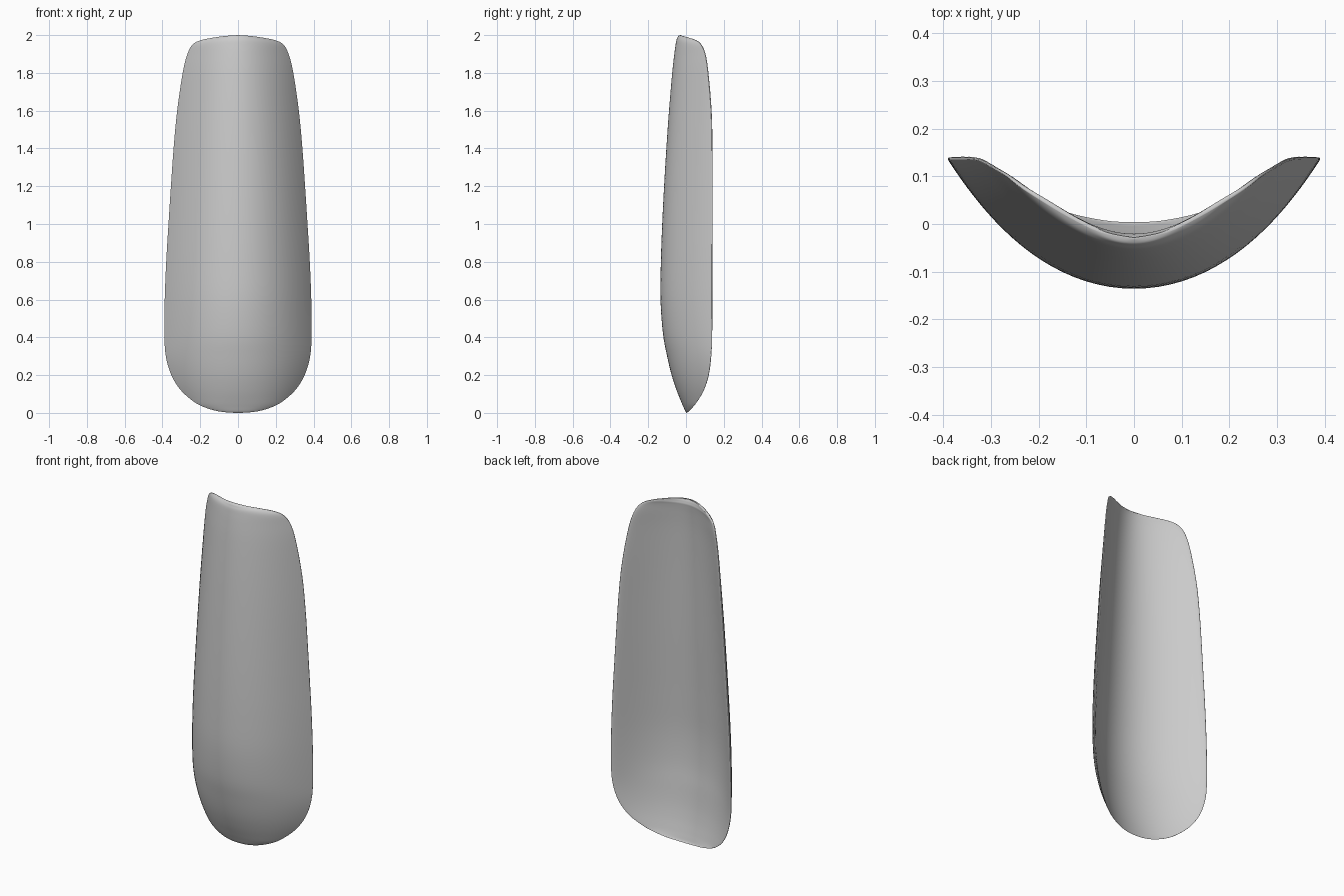
import bpy
import bmesh
from math import sin, pi, sqrt

cube = bpy.data.objects.get("Cube")
if cube:
    bpy.data.objects.remove(cube, do_unlink=True)

# Sections from bottom to top: height, half width, centre depth, edge depth
SECTIONS = [
    (0, 0, .004, .004), (.002, .05, .002, .006), (.01, .112, -.004, .017),
    (.03, .178, -.013, .036), (.06, .235, -.026, .059), (.12, .303, -.05, .094),
    (.2, .353, -.076, .119), (.3, .382, -.1, .131), (.42, .39, -.122, .135),
    (.6, .388, -.135, .135), (.8, .38, -.133, .135), (1, .368, -.126, .135),
    (1.2, .355, -.116, .135), (1.4, .341, -.104, .135), (1.6, .322, -.09, .131),
    (1.8, .293, -.073, .115), (1.9, .268, -.062, .1), (1.95, .24, -.055, .078),
    (1.972, .2, -.051, .052), (1.985, .14, -.046, .016), (1.995, .07, -.041, -.018),
    (2, 0, -.031, -.031)]
STEPS = 4
COLUMNS = 48


def spline(a, b, c, d, t):
    return b + t * (c - a + t * (2 * a - 5 * b + 4 * c - d + t * (3 * (b - c) + d - a))) / 2


def sample_sections():
    rows = []
    last = len(SECTIONS) - 1
    for i in range(last):
        near = [SECTIONS[min(max(i + k, 0), last)] for k in (-1, 0, 1, 2)]
        for s in range(STEPS):
            rows.append([spline(*values, s / STEPS) for values in zip(*near)])
    rows.append(list(SECTIONS[last]))
    return rows


def bend(x, z):
    # Broad curve at the bottom, tighter crease toward the top
    a = 1.2 - 0.53 * z
    return sqrt(x * x + a * a) - a


def profile(t, w, z):
    # Flanks steepen toward the side edges
    return 0.8 * bend(t * w, z) / max(bend(w, z), 1e-9) + 0.2 * t ** 4


def thickness(t, z):
    # Fullest at the middle, thinning to nothing around the rim
    low = max(0, min(1, z / 0.4))
    high = max(0, min(1, (2 - z) / 0.03))
    full = 0.03 + 0.03 * sin(pi * z / 2)
    return full * low * (2 - low) * sqrt(high) * sqrt(max(0, 1 - t ** 4))


def add_skin(bm, rows, back):
    grid = []
    for z, w, centre, edge in rows:
        w = max(w, 0)
        line = []
        for j in range(COLUMNS + 1):
            t = sin((j / COLUMNS - 0.5) * pi)
            y = centre + (edge - centre) * profile(t, w, z)
            if back:
                y += thickness(t, z)
            line.append(bm.verts.new((t * w, y, z)))
        grid.append(line)
    for low, high in zip(grid, grid[1:]):
        for j in range(COLUMNS):
            bm.faces.new((low[j], low[j + 1], high[j + 1], high[j]))


# Curved shell: front and back skins joined along a thin rim
bm = bmesh.new()
rows = sample_sections()
add_skin(bm, rows, False)
add_skin(bm, rows, True)
bmesh.ops.remove_doubles(bm, verts=bm.verts, dist=0.0002)
bmesh.ops.recalc_face_normals(bm, faces=bm.faces)
mesh = bpy.data.meshes.new("curved_shell")
bm.to_mesh(mesh)
bm.free()
shell = bpy.data.objects.new("curved_shell", mesh)
bpy.context.collection.objects.link(shell)

# Plain grey material
grey = bpy.data.materials.new("light_grey")
grey.use_nodes = True
colour = (0.6, 0.6, 0.6, 1)
grey.diffuse_color = colour
grey.node_tree.nodes["Principled BSDF"].inputs["Base Color"].default_value = colour
mesh.materials.append(grey)

# Smooth skins with a crisp rim
bpy.ops.object.select_all(action="DESELECT")
shell.select_set(True)
bpy.context.view_layer.objects.active = shell
bpy.ops.object.shade_smooth_by_angle(angle=pi / 3)
